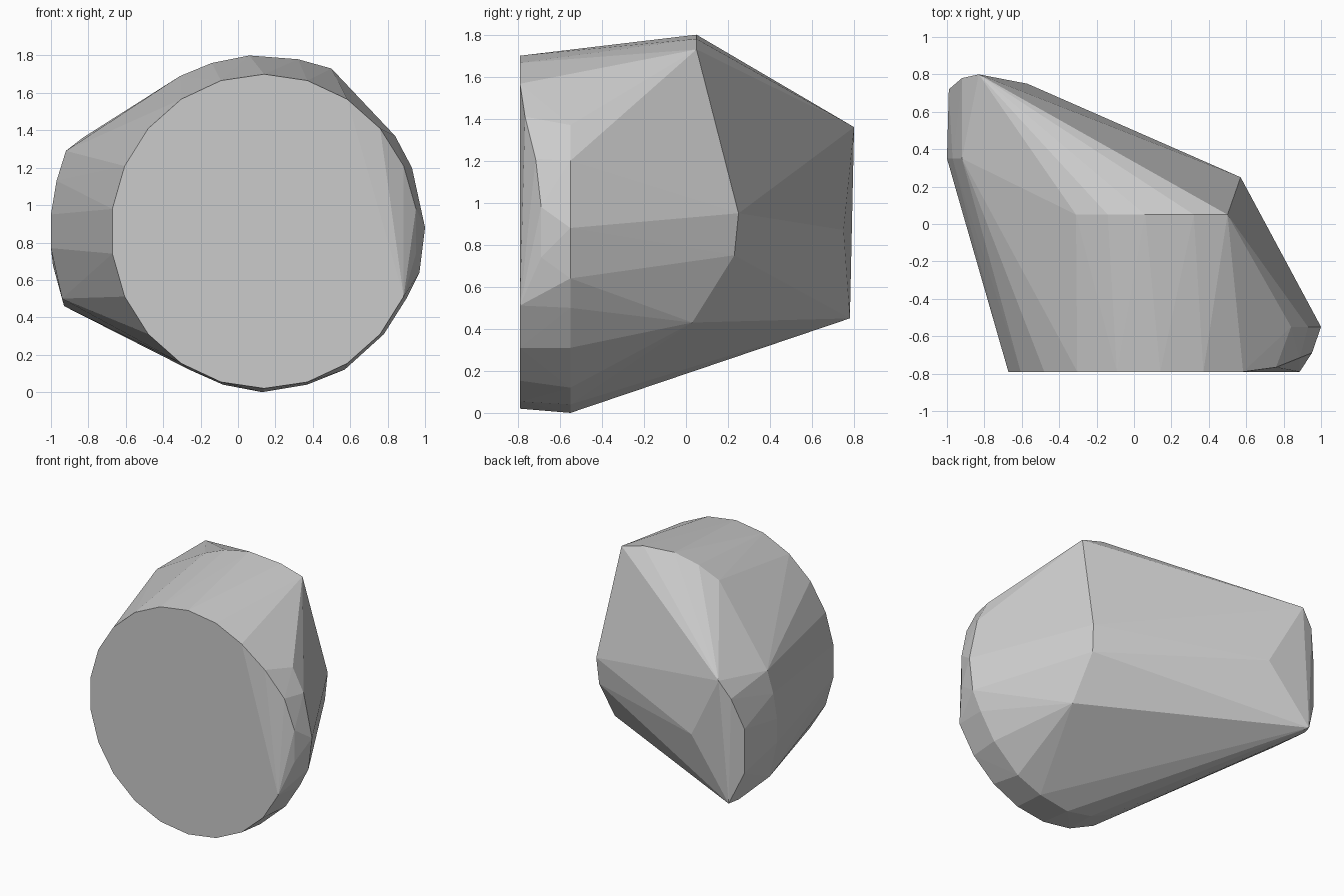
import bpy
import bmesh
from math import cos, sin, pi

cube = bpy.data.objects.get("Cube")
if cube:
    bpy.data.objects.remove(cube, do_unlink=True)


def make_material(name, value):
    material = bpy.data.materials.new(name)
    material.use_nodes = True
    colour = (value, value, value, 1)
    material.diffuse_color = colour
    shader = next(n for n in material.node_tree.nodes if n.type == "BSDF_PRINCIPLED")
    shader.inputs["Base Color"].default_value = colour
    return material


def front_rim(sides=22):
    """Nearly round front disc, its upper right edge bevelled away."""
    points = []
    for i in range(sides):
        angle = 2 * pi * (i + 0.5) / sides
        x = 0.14 + 0.82 * cos(angle)
        z = 0.86 + 0.84 * sin(angle)
        bevelled = x > 0.7 and z > 0.6
        y = -0.79 + (0.4 * (x - 0.7) if bevelled else 0)
        points.append((x, y, z))
    return points


def at_depth(y, outline):
    """Place an x, z outline at one depth."""
    return [(x, y, z) for x, z in outline]


# Shoulder line along the top
top_ridge = at_depth(0.05, [(-0.31, 1.69), (-0.14, 1.76), (0.06, 1.8),
                            (0.32, 1.78), (0.5, 1.73)])

# Widest band around the bottom and right side
lower_band = at_depth(-0.55, [(-0.26, 0.12), (-0.08, 0.04), (0.13, 0), (0.37, 0.04),
                              (0.57, 0.12), (0.78, 0.31), (0.9, 0.5), (0.97, 0.64),
                              (1, 0.88), (0.93, 1.2), (0.84, 1.37)])

# Near and far borders of the narrow left-hand end
end_near = at_depth(0.35, [(-0.92, 1.29), (-0.97, 1.13), (-1, 0.95),
                           (-1, 0.77), (-0.94, 0.5)])
end_far = [(-0.83, 0.8, 1.36), (-0.92, 0.78, 1.24), (-0.99, 0.72, 1.01),
           (-0.99, 0.72, 0.68), (-0.93, 0.7, 0.46), (-0.9, 0.78, 0.45)]

# Ridge down the sloping back
back_ridge = [(-0.57, 0.75, 0.87), (0.57, 0.25, 0.95), (0.56, 0.23, 0.75),
              (0.57, 0.03, 0.43)]

# Wrap all the outlines in one faceted skin
bm = bmesh.new()
for point in front_rim() + top_ridge + lower_band + end_near + end_far + back_ridge:
    bm.verts.new(point)
hull = bmesh.ops.convex_hull(bm, input=bm.verts[:])
loose = {v for v in hull["geom_interior"] + hull["geom_unused"]
         if isinstance(v, bmesh.types.BMVert) and not v.link_faces}
bmesh.ops.delete(bm, geom=list(loose), context="VERTS")
bmesh.ops.recalc_face_normals(bm, faces=bm.faces[:])

mesh = bpy.data.meshes.new("faceted_rock")
bm.to_mesh(mesh)
bm.free()
mesh.materials.append(make_material("plain grey", 0.6))
rock = bpy.data.objects.new("faceted_rock", mesh)
bpy.context.collection.objects.link(rock)
